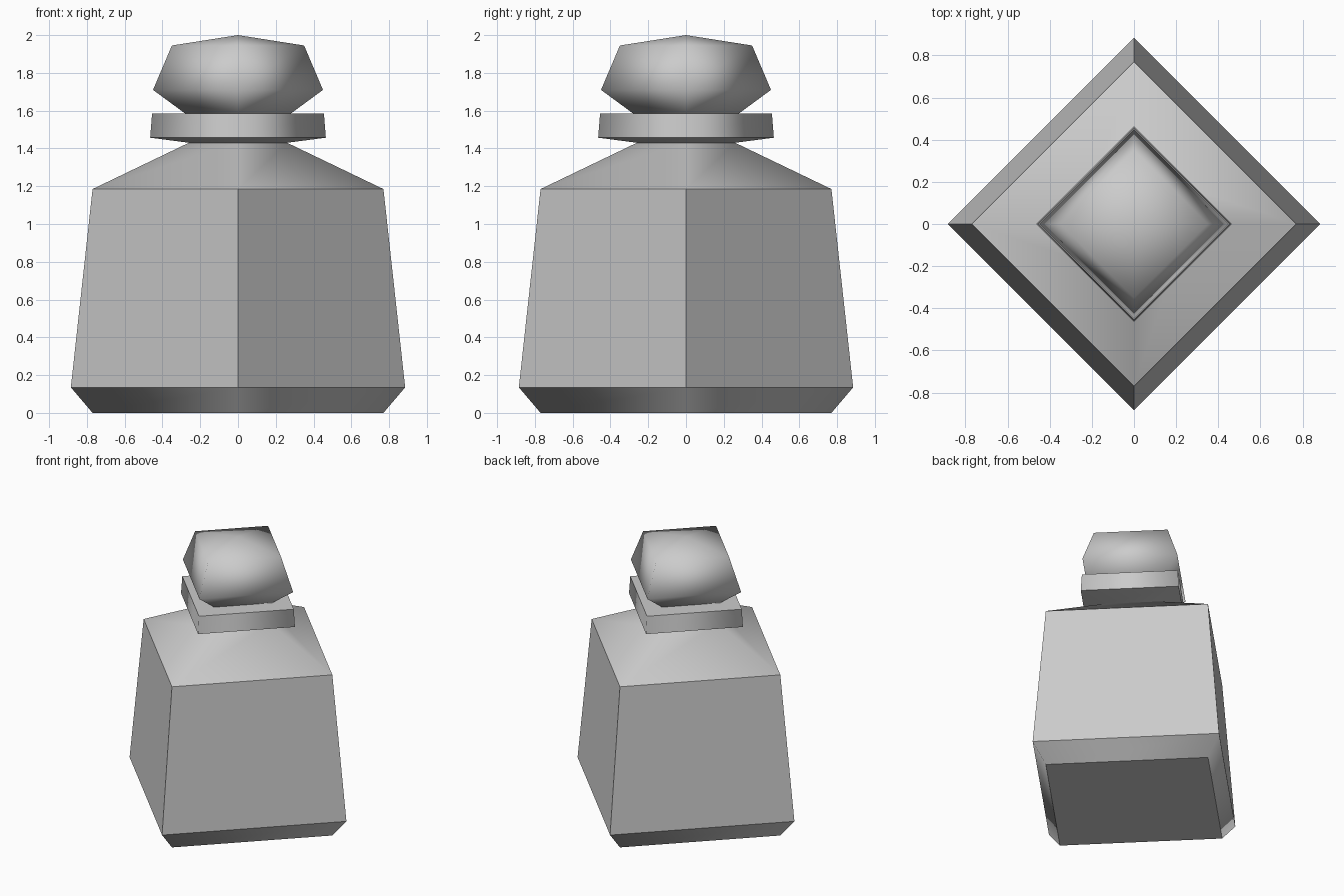
import bpy
import bmesh
from math import cos, sin, pi

cube = bpy.data.objects.get("Cube")
if cube:
    bpy.data.objects.remove(cube, do_unlink=True)

grey = bpy.data.materials.new("light grey")
grey.use_nodes = True
colour = (0.6, 0.6, 0.6, 1)
grey.diffuse_color = colour
grey.node_tree.nodes["Principled BSDF"].inputs["Base Color"].default_value = colour


def square_lathe(name, profile, flat_bands=(), sharp_rings=(), cap_bottom=False):
    """Turn a (radius, height) profile with four sides, corners on the axes."""
    bm = bmesh.new()
    rings = []
    for r, z in profile:
        if r == 0:
            rings.append([bm.verts.new((0, 0, z))] * 4)
        else:
            rings.append([bm.verts.new((r * cos(i * pi / 2), r * sin(i * pi / 2), z))
                          for i in range(4)])
    for band, (low, high) in enumerate(zip(rings, rings[1:])):
        for i in range(4):
            j = (i + 1) % 4
            corners = [low[i], low[j], high[j], high[i]]
            face = bm.faces.new(list(dict.fromkeys(corners)))
            face.smooth = band not in flat_bands
            # Crisp corners down a flat band
            if not face.smooth:
                bm.edges.get((low[i], high[i])).smooth = False
    if cap_bottom:
        bm.faces.new(rings[0][::-1])
    for k in sharp_rings:
        for i in range(4):
            bm.edges.get((rings[k][i], rings[k][(i + 1) % 4])).smooth = False
    mesh = bpy.data.meshes.new(name)
    bm.to_mesh(mesh)
    bm.free()
    mesh.materials.append(grey)
    obj = bpy.data.objects.new(name, mesh)
    bpy.context.collection.objects.link(obj)
    return obj


# Bottle: chamfered foot, tapering flat walls, sloping shoulder
square_lathe("bottle_body",
             [(0.77, 0), (0.885, 0.135), (0.77, 1.185), (0.26, 1.43)],
             flat_bands=(1,), sharp_rings=(0, 1, 2), cap_bottom=True)

# Collar around the neck
square_lathe("collar",
             [(0.26, 1.43), (0.465, 1.457), (0.455, 1.585), (0.28, 1.585)],
             sharp_rings=(1, 2))

# Faceted stopper with softly shaded sides
square_lathe("stopper",
             [(0.28, 1.585), (0.45, 1.71), (0.35, 1.945), (0, 2.0)])
